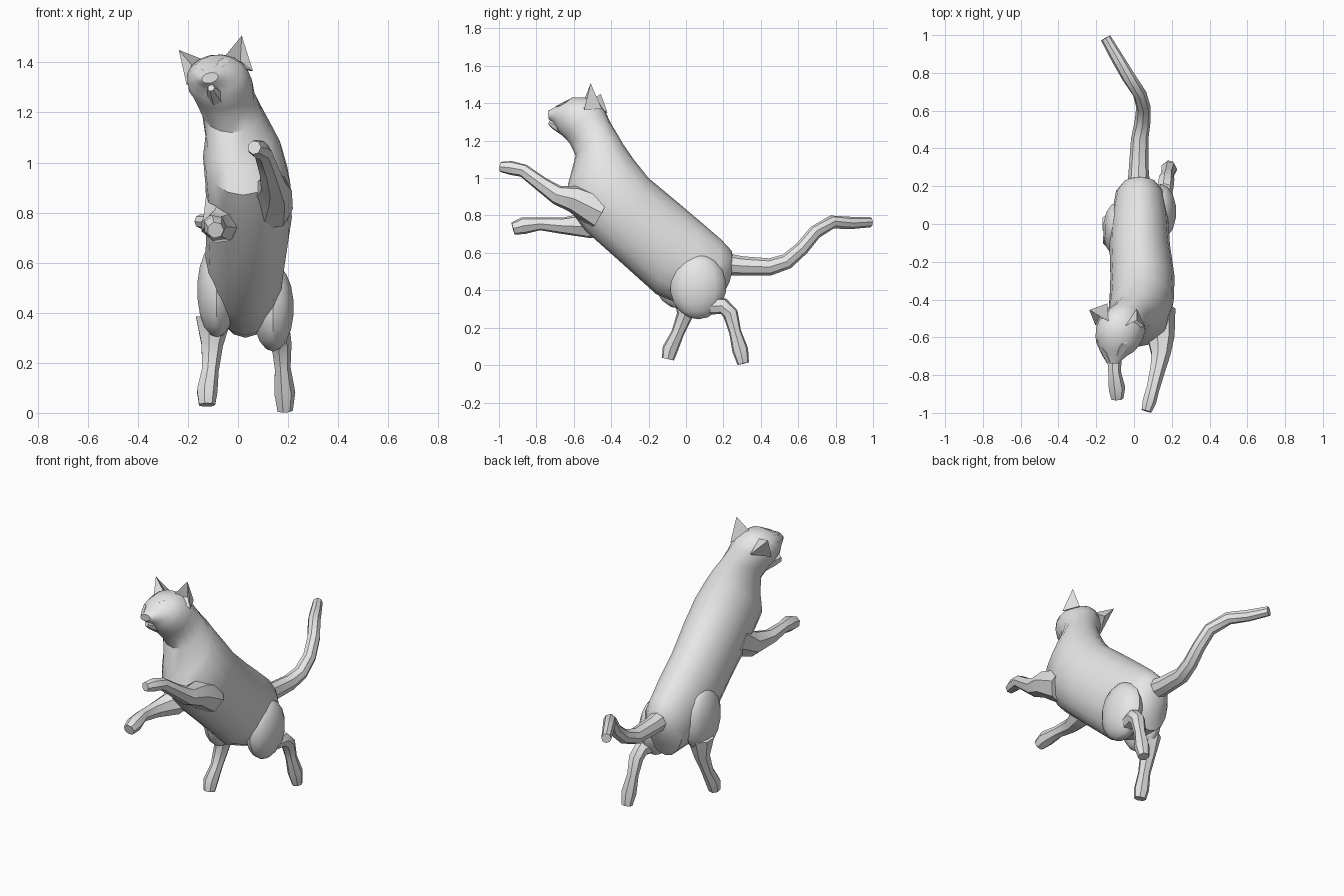
import bpy, bmesh, math
from mathutils import Vector
from mathutils.bvhtree import BVHTree

if "Cube" in bpy.data.objects:
    bpy.data.objects.remove(bpy.data.objects["Cube"])

fur = bpy.data.materials.new("grey_fur")
fur.use_nodes = True
fur.diffuse_color = (0.8, 0.8, 0.8, 1)
fur.node_tree.nodes["Principled BSDF"].inputs["Base Color"].default_value = (0.8, 0.8, 0.8, 1)


def finish(name, bm, angle=35):
    """Turn a bmesh into a shaded, coloured object."""
    bmesh.ops.recalc_face_normals(bm, faces=bm.faces)
    mesh = bpy.data.meshes.new(name)
    bm.to_mesh(mesh)
    mesh.materials.append(fur)
    obj = bpy.data.objects.new(name, mesh)
    bpy.context.collection.objects.link(obj)
    bpy.ops.object.select_all(action='DESELECT')
    obj.select_set(True)
    bpy.context.view_layer.objects.active = obj
    bpy.ops.object.shade_smooth_by_angle(angle=math.radians(angle))
    return obj


def loft(rings):
    """Skin a list of point rings and cap both ends."""
    bm = bmesh.new()
    loops = [[bm.verts.new(p) for p in ring] for ring in rings]
    n = len(loops[0])
    for a, b in zip(loops, loops[1:]):
        for i in range(n):
            j = (i + 1) % n
            bm.faces.new((a[i], a[j], b[j], b[i]))
    bm.faces.new(loops[0])
    bm.faces.new(loops[-1])
    return bm


def oval(centre, u, v, n):
    return [centre + u * math.cos(2 * math.pi * i / n) + v * math.sin(2 * math.pi * i / n)
            for i in range(n)]


def section(ty, tz, by, bz, cx, half, roll=0, n=16):
    """Body cross-section from its upper and lower points, middle x and half width."""
    centre = Vector((cx, (ty + by) / 2, (tz + bz) / 2))
    up = Vector((0, ty - by, tz - bz)) / 2
    high, up = up.length, up.normalized()
    x, r = Vector((1, 0, 0)), math.radians(roll)
    side = x * math.cos(r) + up * math.sin(r)
    top = up * math.cos(r) - x * math.sin(r)
    return oval(centre, side * half, top * high, n)


def tube(name, path, n=7):
    """Limb along (x, y, z, radius) stations."""
    pts = [Vector(p[:3]) for p in path]
    rings = []
    for i, p in enumerate(pts):
        t = (pts[min(i + 1, len(pts) - 1)] - pts[max(i - 1, 0)]).normalized()
        side = Vector((1, 0, 0))
        side = (side - t * side.dot(t)).normalized()
        rings.append(oval(p, side * path[i][3], t.cross(side) * path[i][3], n))
    return finish(name, loft(rings))


# Body, neck and head in one skin, from rump to muzzle
torso = loft([section(*s) for s in [
    (0.255, 0.54, 0.235, 0.45, 0.03, 0.035),
    (0.245, 0.61, 0.20, 0.38, 0.03, 0.085),
    (0.19, 0.67, 0.16, 0.30, 0.03, 0.125),
    (0.08, 0.765, 0.0, 0.31, 0.03, 0.15),
    (-0.05, 0.875, -0.16, 0.38, 0.03, 0.16),
    (-0.20, 1.00, -0.36, 0.56, 0.045, 0.17),
    (-0.28, 1.10, -0.54, 0.72, 0.04, 0.17),
    (-0.335, 1.18, -0.65, 0.87, 0.02, 0.16),
    (-0.37, 1.24, -0.63, 0.97, 0.005, 0.135),
    (-0.40, 1.29, -0.59, 1.12, -0.025, 0.12),
    (-0.43, 1.355, -0.62, 1.18, -0.055, 0.122, 8),
    (-0.46, 1.40, -0.65, 1.215, -0.07, 0.13, 15),
    (-0.52, 1.432, -0.685, 1.25, -0.08, 0.125, 15),
    (-0.61, 1.43, -0.70, 1.285, -0.085, 0.10, 15),
    (-0.67, 1.395, -0.715, 1.30, -0.10, 0.068, 15),
    (-0.738, 1.358, -0.735, 1.318, -0.112, 0.034, 15)]])
surface = BVHTree.FromBMesh(torso)
finish("body", torso)

# Lower jaw, leaving a slit of open mouth
tube("lower_jaw", [(-0.088, -0.65, 1.265, 0.04), (-0.10, -0.70, 1.285, 0.027),
                   (-0.108, -0.73, 1.298, 0.014)])


# Ears: cupped pyramids
def ear(name, tip, inner, outer, back):
    tip, inner, outer, back = map(Vector, (tip, inner, outer, back))
    cup = (tip + inner + outer) / 3 * 0.6 + back * 0.4
    bm = bmesh.new()
    t, i, o, b, c = [bm.verts.new(p) for p in (tip, inner, outer, back, cup)]
    for f in ((t, i, c), (t, c, o), (t, o, b), (t, b, i), (i, o, c), (i, b, o)):
        bm.faces.new(f)
    finish(name, bm, 20)


ear("left_ear", (0.015, -0.51, 1.507), (-0.06, -0.545, 1.415),
    (0.06, -0.545, 1.365), (0.015, -0.45, 1.37))
ear("right_ear", (-0.237, -0.455, 1.45), (-0.135, -0.515, 1.41),
    (-0.205, -0.535, 1.31), (-0.14, -0.42, 1.35))


# Eyes: thin almond plates laid on the face
def eye(name, cx, cz, slant):
    outline = [(-0.032, 0), (-0.01, 0.015), (0.014, 0.015), (0.032, 0), (0.01, -0.013), (-0.012, -0.013)]
    c, s = math.cos(slant), math.sin(slant)
    bm, front = bmesh.new(), []
    for u, w in outline:
        x, z = cx + u * c - w * s, cz + u * s + w * c
        hit = surface.ray_cast(Vector((x, -2, z)), Vector((0, 1, 0)))[0]
        y = hit.y if hit else -0.6
        front.append(bm.verts.new((x, y - 0.006, z)))
    face = bm.faces.new(front)
    back = bmesh.ops.extrude_face_region(bm, geom=[face])["geom"]
    bmesh.ops.translate(bm, vec=(0, 0.009, 0),
                        verts=[v for v in back if isinstance(v, bmesh.types.BMVert)])
    finish(name, bm, 20)


eye("left_eye", -0.062, 1.398, math.radians(30))
eye("right_eye", -0.16, 1.362, math.radians(-5))


# Thighs
def thigh(name, centre, radii):
    bm = bmesh.new()
    bmesh.ops.create_uvsphere(bm, u_segments=14, v_segments=9, radius=1)
    bmesh.ops.scale(bm, vec=radii, verts=bm.verts)
    bmesh.ops.translate(bm, vec=centre, verts=bm.verts)
    finish(name, bm)


thigh("left_thigh", (0.14, 0.065, 0.42), (0.085, 0.15, 0.175))
thigh("right_thigh", (-0.085, -0.03, 0.49), (0.08, 0.15, 0.19))

# Front legs, the left one raised
tube("left_front_leg", [
    (0.12, -0.46, 0.82, 0.10), (0.14, -0.60, 0.89, 0.075), (0.14, -0.69, 0.91, 0.053),
    (0.125, -0.77, 0.965, 0.042), (0.10, -0.87, 1.04, 0.036), (0.08, -0.94, 1.055, 0.038),
    (0.065, -0.99, 1.06, 0.028)])
tube("right_front_leg", [
    (-0.04, -0.40, 0.82, 0.10), (-0.075, -0.53, 0.745, 0.072), (-0.105, -0.66, 0.745, 0.045),
    (-0.105, -0.78, 0.755, 0.035), (-0.092, -0.87, 0.745, 0.046), (-0.09, -0.925, 0.73, 0.034)])

# Hind legs: hock, shin and foot
tube("left_hind_leg", [
    (0.145, 0.11, 0.315, 0.045), (0.165, 0.20, 0.315, 0.045), (0.172, 0.238, 0.275, 0.042),
    (0.177, 0.262, 0.18, 0.033), (0.185, 0.29, 0.08, 0.044), (0.187, 0.306, 0.008, 0.032)])
tube("right_hind_leg", [
    (-0.10, 0.0, 0.38, 0.075), (-0.105, -0.005, 0.27, 0.045), (-0.112, -0.045, 0.17, 0.035),
    (-0.125, -0.085, 0.085, 0.043), (-0.125, -0.097, 0.032, 0.034)])

# Tail, curling up and to the right
tube("tail", [
    (0.025, 0.20, 0.54, 0.06), (0.025, 0.30, 0.53, 0.052), (0.03, 0.45, 0.525, 0.046),
    (0.045, 0.54, 0.555, 0.042), (0.05, 0.62, 0.625, 0.038), (0.03, 0.69, 0.71, 0.037),
    (-0.03, 0.78, 0.765, 0.036), (-0.09, 0.88, 0.76, 0.033), (-0.15, 0.985, 0.765, 0.028)], 8)
